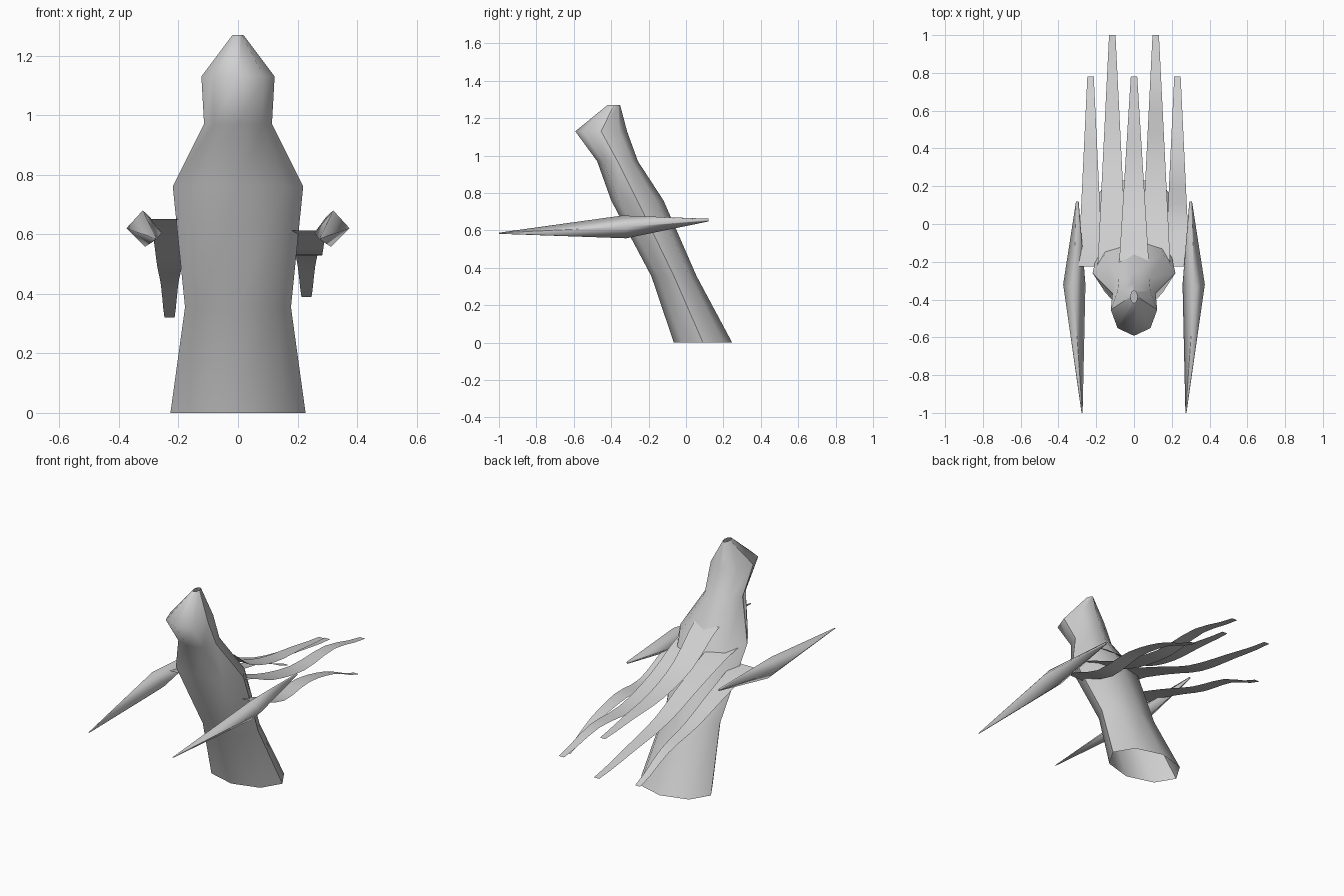
import bpy, bmesh, math
from mathutils import Vector

cube = bpy.data.objects.get("Cube")
if cube:
    bpy.data.objects.remove(cube, do_unlink=True)

GREY = (0.63, 0.63, 0.63, 1)
grey = bpy.data.materials.new("plain grey")
grey.use_nodes = True
grey.diffuse_color = GREY
grey.node_tree.nodes["Principled BSDF"].inputs["Base Color"].default_value = GREY


def loft(name, rings, closed=True, caps=False, creases=()):
    """Skin equal point rows smoothly; creases lists the columns kept sharp."""
    bm = bmesh.new()
    rows = [[bm.verts.new(p) for p in ring] for ring in rings]
    n = len(rows[0])
    for low, high in zip(rows, rows[1:]):
        for i in range(n if closed else n - 1):
            j = (i + 1) % n
            bm.faces.new((low[i], low[j], high[j], high[i])).smooth = True
        for i in creases:
            bm.edges.get((low[i], high[i])).smooth = False
    if caps:
        for ring in (rows[0][::-1], rows[-1]):
            for edge in bm.faces.new(ring).edges:
                edge.smooth = False
    if closed:
        bmesh.ops.recalc_face_normals(bm, faces=bm.faces)
    mesh = bpy.data.meshes.new(name)
    bm.to_mesh(mesh)
    bm.free()
    mesh.materials.append(grey)
    obj = bpy.data.objects.new(name, mesh)
    bpy.context.collection.objects.link(obj)


# Leaning body: open eight-sided tube (height, half width, front y, back y)
sections = [
    (0, 0.227, -0.065, 0.247),
    (0.355, 0.178, -0.185, 0.057),
    (0.76, 0.219, -0.4, -0.12),
    (0.97, 0.114, -0.475, -0.257),
    (1.13, 0.123, -0.592, -0.315),
    (1.27, 0.018, -0.42, -0.352),
]


def body_ring(z, half, front, back):
    mid, depth = (front + back) / 2, (back - front) / 2
    angles = [math.tau * i / 8 for i in range(8)]
    return [(half * math.cos(a), mid + depth * math.sin(a), z) for a in angles]


loft("body", [body_ring(*s) for s in sections], creases=(0, 4))

# Spike arms: stretched four-sided diamonds, mirrored
girth = [(0.32, -0.34, 0.68), (0.375, -0.32, 0.62),
         (0.312, -0.32, 0.558), (0.257, -0.32, 0.605)]
girth = [Vector(p) for p in girth]
centre = sum(girth, Vector()) / 4


def shrunk(end, factor):
    ring = [(p - centre) * factor for p in girth]
    return [Vector((end[0] + p.x, end[1], end[2] + p.z)) for p in ring]


arm = [shrunk((0.275, -1, 0.585), 0.05), girth, shrunk((0.3, 0.12, 0.655), 0.12)]
for side, sign in (("left", 1), ("right", -1)):
    rings = [[(sign * p.x, p.y, p.z) for p in ring] for ring in arm]
    loft(side + "_spike_arm", rings, caps=True)


# Trailing ribbons: tapering waved strips with no thickness
def wave(heights, t):
    """Smooth height through evenly spaced control heights."""
    last = len(heights) - 1
    i = min(int(t * last), last - 1)
    f = t * last - i
    a, b, c, d = [heights[min(max(i + k, 0), last)] for k in (-1, 0, 1, 2)]
    return b + f * ((c - a) + f * ((2 * a - 5 * b + 4 * c - d)
                    + f * (3 * (b - c) + d - a))) / 2


ROOT, STEPS = -0.225, 12
ribbons = [
    ("outer_right", -0.23, 0.78, 0.065, (0.652, 0.58, 0.49, 0.43, 0.32)),
    ("inner_right", -0.115, 1, 0.078, (0.75, 0.65, 0.53, 0.47, 0.42)),
    ("middle", 0, 0.78, 0.08, (0.86, 0.685, 0.6, 0.57, 0.54)),
    ("inner_left", 0.115, 1, 0.078, (0.725, 0.605, 0.54, 0.547, 0.485)),
    ("outer_left", 0.23, 0.78, 0.065, (0.612, 0.53, 0.54, 0.49, 0.39)),
]
for name, x, tip, half, heights in ribbons:
    rows = []
    for s in range(STEPS + 1):
        t = s / STEPS
        w = half + (0.017 - half) * t
        y, z = ROOT + (tip - ROOT) * t, wave(heights, t)
        rows.append([(x - w, y, z), (x + w, y, z)])
    loft(name + "_ribbon", rows, closed=False)
